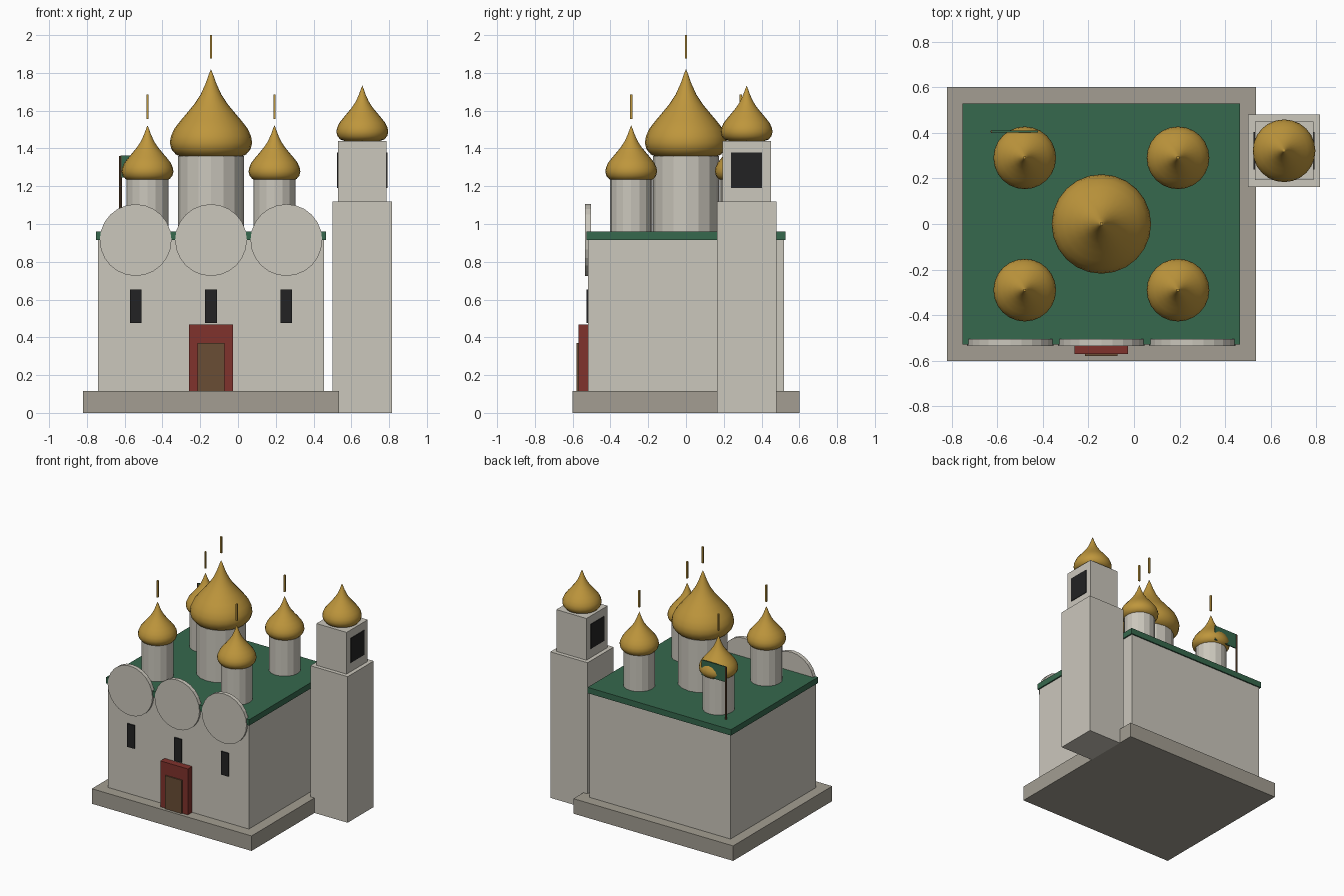
import bpy, bmesh, math
from mathutils import Matrix

if "Cube" in bpy.data.objects:
    bpy.data.objects.remove(bpy.data.objects["Cube"])


def material(name, r, g, b):
    m = bpy.data.materials.new(name)
    lin = [((c / 255 + 0.055) / 1.055) ** 2.4 for c in (r, g, b)]
    m.diffuse_color = (*lin, 1)
    m.use_nodes = True
    m.node_tree.nodes["Principled BSDF"].inputs["Base Color"].default_value = m.diffuse_color
    return m


WHITE = material("white plaster", 203, 199, 188)
STONE = material("grey stone", 163, 158, 146)
GREEN = material("green roof", 54, 104, 77)
GOLD = material("gold", 190, 150, 60)
RED = material("red portal", 128, 50, 44)
BROWN = material("brown wood", 106, 77, 53)
BLACK = material("dark glass", 34, 34, 35)


def finish(name, bm, mat, smooth=None):
    bmesh.ops.recalc_face_normals(bm, faces=bm.faces)
    me = bpy.data.meshes.new(name)
    bm.to_mesh(me)
    bm.free()
    me.materials.append(mat)
    ob = bpy.data.objects.new(name, me)
    bpy.context.collection.objects.link(ob)
    if smooth:
        bpy.ops.object.select_all(action='DESELECT')
        ob.select_set(True)
        bpy.context.view_layer.objects.active = ob
        bpy.ops.object.shade_smooth_by_angle(angle=math.radians(smooth))
    return ob


def box(name, x, y, z, mat):
    """Box from (min, max) ranges."""
    bm = bmesh.new()
    bmesh.ops.create_cube(bm, size=1)
    for v in bm.verts:
        v.co = [a + (b - a) * (c + 0.5) for (a, b), c in zip((x, y, z), v.co)]
    return finish(name, bm, mat)


def cylinder(name, centre, r, depth, sides, mat, along_y=False):
    bm = bmesh.new()
    bmesh.ops.create_cone(bm, cap_ends=True, segments=sides, radius1=r, radius2=r, depth=depth)
    turn = Matrix.Rotation(math.pi / 2, 4, 'X') if along_y else Matrix()
    bmesh.ops.transform(bm, matrix=Matrix.Translation(centre) @ turn, verts=bm.verts)
    return finish(name, bm, mat)


# Onion profile (radius, height) of the largest dome
ONION = [(0.150, 0), (0.185, 0.012), (0.209, 0.04), (0.218, 0.075), (0.212, 0.11),
         (0.194, 0.15), (0.163, 0.19), (0.125, 0.235), (0.088, 0.28), (0.055, 0.33),
         (0.028, 0.39), (0.012, 0.435)]
TIP = 0.465


def onion_dome(name, x, y, z, s, sides=24):
    bm = bmesh.new()
    rings = []
    for r, h in ONION:
        rings.append([bm.verts.new((x + s * r * math.cos(2 * math.pi * i / sides),
                                    y + s * r * math.sin(2 * math.pi * i / sides),
                                    z + s * h)) for i in range(sides)])
    tip = bm.verts.new((x, y, z + s * TIP))
    for i in range(sides):
        j = (i + 1) % sides
        for a, b in zip(rings, rings[1:]):
            bm.faces.new((a[i], a[j], b[j], b[i]))
        bm.faces.new((rings[-1][i], rings[-1][j], tip))
    bm.faces.new(rings[0])
    return finish(name, bm, GOLD, 40)


def drum_and_dome(name, x, y, r, top, s, mast):
    cylinder(name + "_drum", (x, y, (0.95 + top) / 2), r, top - 0.95, 16, WHITE)
    onion_dome(name + "_dome", x, y, top - 0.005, s)
    box(name + "_mast", (x - 0.006, x + 0.006), (y - 0.006, y + 0.006), mast, GOLD)


CX = -0.143  # middle of the church

# Plinth, walls and roof slab
box("plinth", (-0.82, 0.535), (-0.6, 0.6), (0, 0.115), STONE)
box("walls", (CX - 0.598, CX + 0.598), (-0.518, 0.518), (0.115, 0.915), WHITE)
box("roof", (CX - 0.608, CX + 0.608), (-0.528, 0.528), (0.915, 0.96), GREEN)

# Round gables and narrow windows on the front
for i in (-1, 0, 1):
    x = CX + i * 0.399
    cylinder(f"round_gable_{i + 2}", (x, -0.519, 0.915), 0.19, 0.03, 24, WHITE, True)
    box(f"front_window_{i + 2}", (x - 0.031, x + 0.031), (-0.527, -0.517), (0.475, 0.653), BLACK)

# Portal and door
box("portal", (CX - 0.117, CX + 0.117), (-0.57, -0.51), (0.115, 0.467), RED)
box("door", (CX - 0.071, CX + 0.071), (-0.579, -0.569), (0.115, 0.37), BROWN)

# Five domes on drums
drum_and_dome("central", CX, 0, 0.175, 1.36, 1.0, (1.875, 2.0))
for sx in (-1, 1):
    for sy in (-1, 1):
        label = ("left" if sx < 0 else "right") + ("_front" if sy < 0 else "_back")
        drum_and_dome(label, CX + sx * 0.336, sy * 0.29, 0.112, 1.235, 0.63, (1.557, 1.685))

# Bell tower with belfry openings on both sides
TX, TY = 0.658, 0.321
box("tower_shaft", (TX - 0.158, TX + 0.158), (TY - 0.158, TY + 0.158), (0, 1.12), WHITE)
box("belfry", (TX - 0.128, TX + 0.128), (TY - 0.128, TY + 0.128), (1.12, 1.44), WHITE)
for s in (-1, 1):
    xs = sorted((TX + s * 0.125, TX + s * 0.133))
    box("belfry_opening", xs, (TY - 0.082, TY + 0.082), (1.19, 1.378), BLACK)
onion_dome("tower_dome", TX, TY, 1.44, 0.63)

# Flag on the back left corner of the roof
cylinder("flag_pole", (-0.622, 0.405, 1.16), 0.007, 0.40, 8, BROWN)
box("flag", (-0.622, -0.42), (0.401, 0.409), (1.245, 1.362), GREEN)
